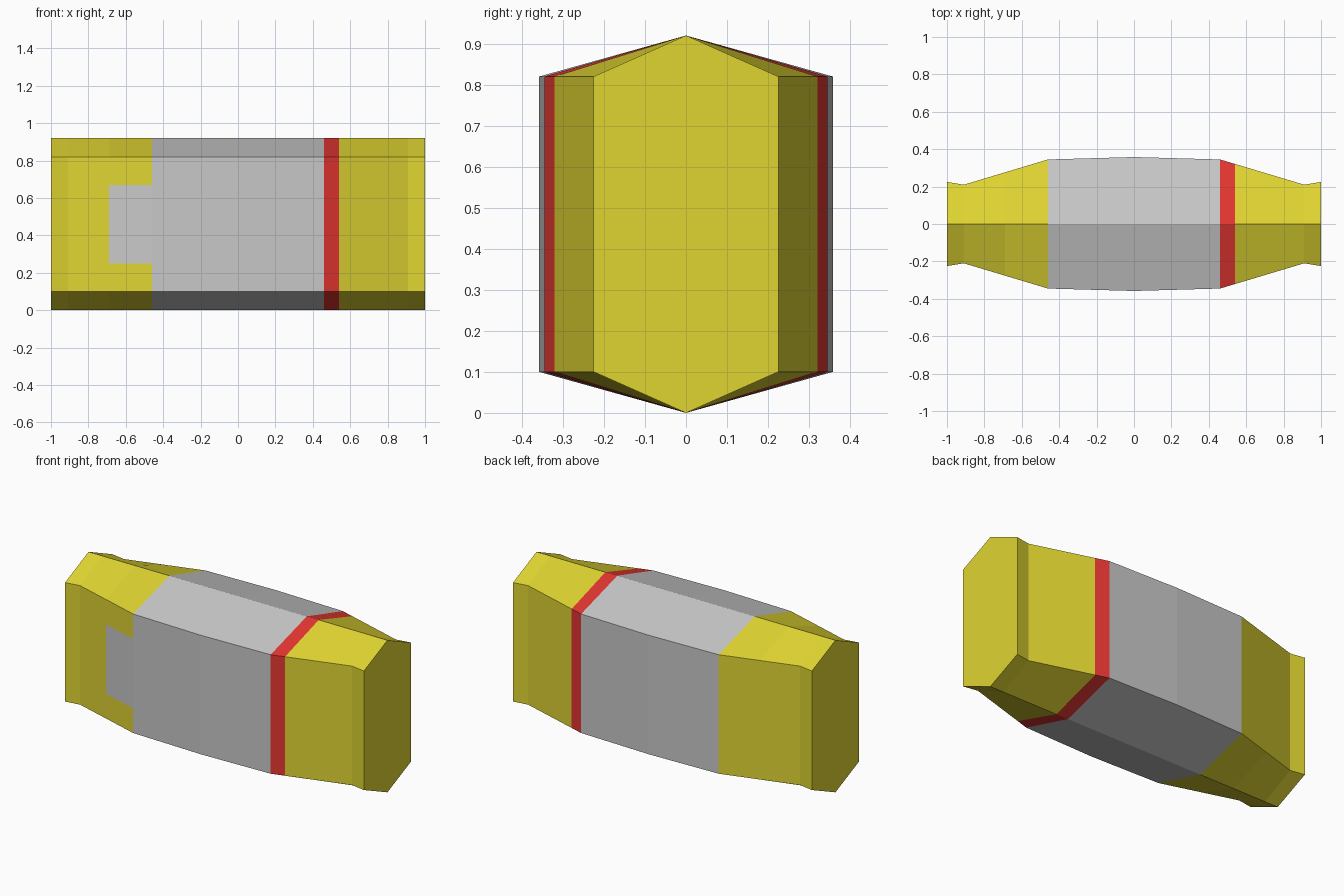
import bpy
import bmesh

if "Cube" in bpy.data.objects:
    bpy.data.objects.remove(bpy.data.objects["Cube"])


def make_material(name, color):
    mat = bpy.data.materials.new(name)
    mat.use_nodes = True
    mat.diffuse_color = (*color, 1)
    mat.node_tree.nodes["Principled BSDF"].inputs["Base Color"].default_value = (*color, 1)
    return mat


materials = [
    make_material("yellow", (0.74, 0.66, 0.031)),
    make_material("light grey", (0.58, 0.58, 0.58)),
    make_material("red", (0.78, 0.037, 0.031)),
]
YELLOW, GREY, RED = range(3)

# Half widths along the body; the ends flare out slightly
stations = [(-1, 0.225), (-0.91, 0.21), (-0.69, 0.276), (-0.46, 0.345), (0, 0.358),
            (0.46, 0.345), (0.54, 0.321), (0.91, 0.21), (1, 0.225)]
PATCH_LOW, PATCH_HIGH = 0.25, 0.67


def section(x, w):
    """Six-sided section with extra points on the front for the patch."""
    return [(x, 0, 0), (x, w, 0.1), (x, w, 0.82), (x, 0, 0.92),
            (x, -w, 0.82), (x, -w, PATCH_HIGH), (x, -w, PATCH_LOW), (x, -w, 0.1)]


def face_color(center):
    x, y, z = center
    if -0.46 < x < 0.46:
        return GREY
    if 0.46 < x < 0.54:
        return RED
    if -0.69 < x < -0.46 and y < -0.2 and PATCH_LOW < z < PATCH_HIGH:
        return GREY
    return YELLOW


# Body lofted through the sections
bm = bmesh.new()
rings = [[bm.verts.new(p) for p in section(x, w)] for x, w in stations]
for a, b in zip(rings, rings[1:]):
    for i in range(len(a)):
        j = (i + 1) % len(a)
        bm.faces.new((a[i], a[j], b[j], b[i]))
bm.faces.new(rings[0])
bm.faces.new(rings[-1])
bmesh.ops.recalc_face_normals(bm, faces=bm.faces)

# Bands, stripe and patch
for face in bm.faces:
    face.material_index = face_color(face.calc_center_median())

mesh = bpy.data.meshes.new("body")
bm.to_mesh(mesh)
bm.free()
for mat in materials:
    mesh.materials.append(mat)
body = bpy.data.objects.new("body", mesh)
bpy.context.collection.objects.link(body)
